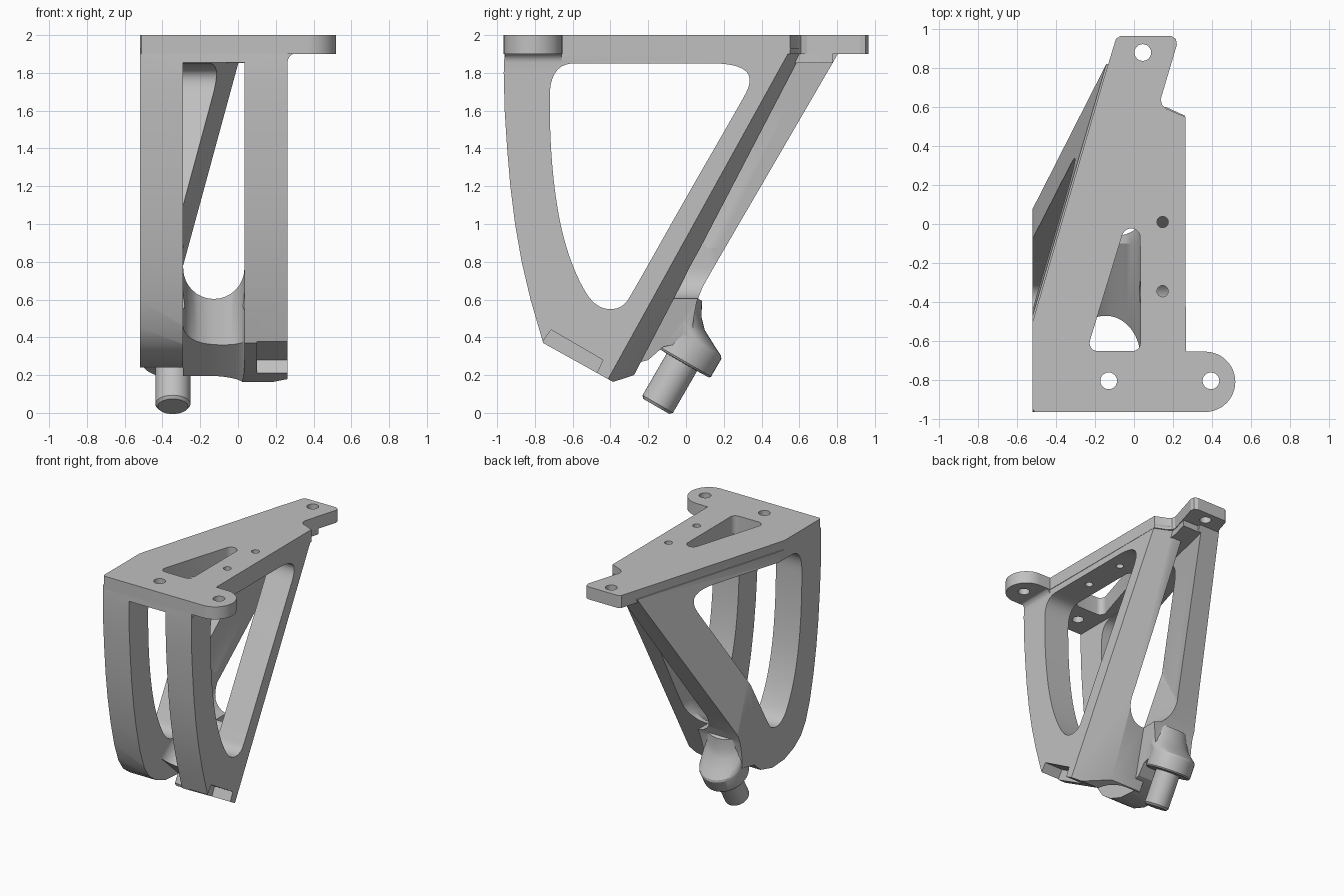
import bpy, bmesh, math
from mathutils import Vector, Matrix

cube = bpy.data.objects.get("Cube")
if cube:
    bpy.data.objects.remove(cube, do_unlink=True)

# Single painted-metal colour
grey = bpy.data.materials.new("plain grey")
grey.use_nodes = True
grey.diffuse_color = (0.53, 0.53, 0.53, 1)
grey.node_tree.nodes["Principled BSDF"].inputs["Base Color"].default_value = (0.53, 0.53, 0.53, 1)


def finish(bm, name):
    bmesh.ops.recalc_face_normals(bm, faces=bm.faces)
    mesh = bpy.data.meshes.new(name)
    bm.to_mesh(mesh)
    bm.free()
    mesh.materials.append(grey)
    obj = bpy.data.objects.new(name, mesh)
    bpy.context.collection.objects.link(obj)
    return obj


def loft(bm, rings):
    """Skin a list of equal vertex rings and cap both ends."""
    bm.faces.new(rings[0])
    bm.faces.new(rings[-1])
    n = len(rings[0])
    for lo, hi in zip(rings, rings[1:]):
        for i in range(n):
            j = (i + 1) % n
            bm.faces.new((lo[i], lo[j], hi[j], hi[i]))
    bmesh.ops.recalc_face_normals(bm, faces=bm.faces)


def prism(name, pts, axis, a, b, shear=0.0, planes=()):
    """Extrude a profile along an axis, then trim with (point, normal) planes."""
    place = {
        "x": lambda p, t: (t, p[0], p[1]),
        "y": lambda p, t: (p[0], t, p[1] + shear * t),
        "z": lambda p, t: (p[0], p[1] + shear * t, t),
    }[axis]
    bm = bmesh.new()
    loft(bm, [[bm.verts.new(place(p, t)) for p in pts] for t in (a, b)])
    for co, no in planes:
        geom = bm.verts[:] + bm.edges[:] + bm.faces[:]
        bmesh.ops.bisect_plane(bm, geom=geom, plane_co=co, plane_no=no, clear_outer=True)
        bmesh.ops.holes_fill(bm, edges=[e for e in bm.edges if e.is_boundary], sides=0)
    return finish(bm, name)


def plane(p, q, r, outward):
    """Plane through three points whose normal faces the outward direction."""
    p, q, r = Vector(p), Vector(q), Vector(r)
    no = (q - p).cross(r - p).normalized()
    return p, no if no.dot(Vector(outward)) > 0 else -no


def rounded(pts, steps):
    for _ in range(steps):
        out = []
        for i, p in enumerate(pts):
            q = pts[(i + 1) % len(pts)]
            out += [(p[0] * s + q[0] * (1 - s), p[1] * s + q[1] * (1 - s)) for s in (0.75, 0.25)]
        pts = out
    return pts


def arc(cx, cy, r, start, end, n):
    return [(cx + r * math.cos(math.radians(start + (end - start) * i / n)),
             cy + r * math.sin(math.radians(start + (end - start) * i / n))) for i in range(n + 1)]


def combine(target, tool, operation):
    mod = target.modifiers.new("combine", "BOOLEAN")
    mod.object, mod.operation, mod.solver = tool, operation, "EXACT"
    bpy.context.view_layer.objects.active = target
    bpy.ops.object.modifier_apply(modifier=mod.name)
    bpy.data.objects.remove(tool, do_unlink=True)


# Curved front edge shared by both side frames
front_edge = [(-0.96, 1.93), (-0.965, 1.8), (-0.96, 1.6), (-0.947, 1.4), (-0.93, 1.2),
              (-0.905, 1.0), (-0.87, 0.8), (-0.823, 0.6)]

# Right frame with the low web, its back and underside trimmed at a slant
splay = plane((-0.52, -0.5, 2), (-0.16, 0.73, 2), (-0.52, 0.1, 0.6), (-1, 0, 0))
back_slant = plane((0.26, 0.54, 1.9), (0.26, -0.40, 0.2), (0.14, 0.595, 1.9), (0, 1, 0))
web_base = plane((0.03, -0.756, 0.37), (0.03, -0.386, 0.164), (-0.29, -0.386, 0.25), (0, 0, -1))
body = prism("bracket_body",
             front_edge + [(-0.756, 0.37), (-0.386, 0.164), (-0.275, 0.2), (0.6, 1.88), (0.6, 1.93)],
             "x", -0.29, 0.262, planes=[back_slant, splay, web_base])

# Left frame, splayed outward towards the bottom
inner_limit = plane((-0.17, 0, 0.5), (-0.17, 1, 0.5), (0.1, 0, 1.85), (1, 0, 0))
left_frame = prism("left_frame",
                   front_edge + [(-0.77, 0.45), (-0.71, 0.36), (-0.62, 0.295), (-0.5, 0.25),
                                 (-0.35, 0.24), (-0.2, 0.28), (-0.12, 0.35), (0.03, 0.38), (0.04, 0.5),
                                 (0.057, 0.59), (0.09, 0.67), (0.164, 0.8), (0.775, 1.85), (0.82, 1.93)],
                   "x", -0.52, 0.03, planes=[splay, inner_limit])
combine(body, left_frame, "UNION")

# Tilted boss and pin: rings of (height, offset, width radius, depth radius), flowing into the strut
rings = [(0, 0, 0.08, 0.08), (0.015, 0, 0.093, 0.093), (0.27, 0, 0.093, 0.093),
         (0.272, 0, 0.165, 0.165), (0.282, 0, 0.172, 0.172), (0.39, 0, 0.172, 0.172),
         (0.405, -0.01, 0.172, 0.172), (0.433, -0.05, 0.172, 0.155), (0.478, -0.115, 0.171, 0.135),
         (0.53, -0.155, 0.17, 0.125), (0.605, -0.185, 0.165, 0.115)]
bm = bmesh.new()
loft(bm, [[bm.verts.new((x * w, y * d + off, h)) for x, y in arc(0, 0, 1, 0, 351, 39)]
          for h, off, w, d in rings])
bm.transform(Matrix.Translation((-0.345, -0.157, 0.034)) @ Matrix.Rotation(math.radians(-30), 4, "X"))
combine(body, finish(bm, "boss_and_pin"), "UNION")

# Side window through both frames
window = rounded([(-0.72, 1.85), (-0.722, 1.5), (-0.70, 1.2), (-0.655, 0.94), (-0.58, 0.72),
                  (-0.48, 0.555), (-0.34, 0.545), (-0.27, 0.66), (0.0, 1.14), (0.26, 1.59),
                  (0.36, 1.77), (0.27, 1.85), (0.0, 1.85), (-0.46, 1.85)], 3)
combine(body, prism("window_cutter", window, "x", -1, 1), "DIFFERENCE")

# Hollow between the frames: floor rises to the back, then runs level
strut_side = plane((0, 0.77, 1.85), (-0.12, 0.31, 1.78), (-0.285, 0.164, 0.8), (-1, 0, 0))
ceiling = (Vector((0, 0, 1.855)), Vector((0, 0, 1)))
for start, end, height, slope in [(-1.2, 1.2, 0.83, 0.65), (-0.14, 1.3, 0.765, 0)]:
    hollow = arc(-0.128, height, 0.162, 180, 360, 16) + [(0.034, 3), (-0.29, 3)]
    cavity = prism("cavity_cutter", hollow, "y", start, end, shear=slope, planes=[strut_side, ceiling])
    combine(body, cavity, "DIFFERENCE")

# Underside of the web, sloping back between the feet
notch = arc(-0.166, -0.27, 0.2, 90, 0, 12) + [(0.034, -1.3), (-0.29, -1.3), (-0.29, -0.07)]
combine(body, prism("underside_cutter", notch, "z", 0.15, 0.9, shear=-1.1), "DIFFERENCE")

# Pocket under the right foot
combine(body, prism("pocket_cutter", [(-0.714, 0.44), (-0.44, 0.28), (-0.5, 0.15), (-0.8, 0.32)],
                    "x", 0.1, 0.3), "DIFFERENCE")

# Top plate with side tab and rear tab, thicker above the strut
outline = ([(-0.51, -0.965)] + arc(0.365, -0.81, 0.155, -90, 90, 24) +
           [(0.266, -0.655), (0.264, 0.55), (0.17, 0.59), (0.145, 0.61), (0.137, 0.64), (0.22, 0.92),
            (0.215, 0.95), (0.19, 0.965), (-0.07, 0.965), (-0.093, 0.95), (-0.16, 0.73),
            (-0.52, -0.5), (-0.52, -0.95)])
combine(body, prism("top_plate", outline, "z", 1.9, 2.0), "UNION")
thickening = [(-0.1, 0.52), (0.12, 0.52), (0.133, 0.64), (0.17, 0.775), (-0.11, 0.775)]
combine(body, prism("rear_thickening", thickening, "z", 1.852, 1.93), "UNION")

# Fillet under the side tab
fillet = arc(0.312, 1.855, 0.05, 180, 90, 6) + [(0.312, 1.92), (0.24, 1.92), (0.24, 1.855)]
combine(body, prism("tab_fillet", fillet, "y", -0.955, -0.66), "UNION")

# Plate openings: tapered slot and bolt holes
slot = (arc(-0.015, -0.07, 0.047, 0, 164, 10) + arc(-0.185, -0.61, 0.043, 164, 270, 6) +
        arc(-0.01, -0.61, 0.043, 270, 360, 6))
combine(body, prism("slot_cutter", slot, "z", 1.8, 2.1), "DIFFERENCE")
for x, y, r in [(-0.13, -0.805, 0.043), (0.395, -0.805, 0.043), (0.045, 0.88, 0.043),
                (0.147, 0.01, 0.029), (0.147, -0.345, 0.029)]:
    combine(body, prism("hole_cutter", arc(x, y, r, 0, 345, 23), "z", 1.84, 2.1), "DIFFERENCE")

# Smooth curved faces, keep sharp edges
bpy.ops.object.select_all(action="DESELECT")
body.select_set(True)
bpy.context.view_layer.objects.active = body
bpy.ops.object.shade_smooth_by_angle(angle=math.radians(25))
